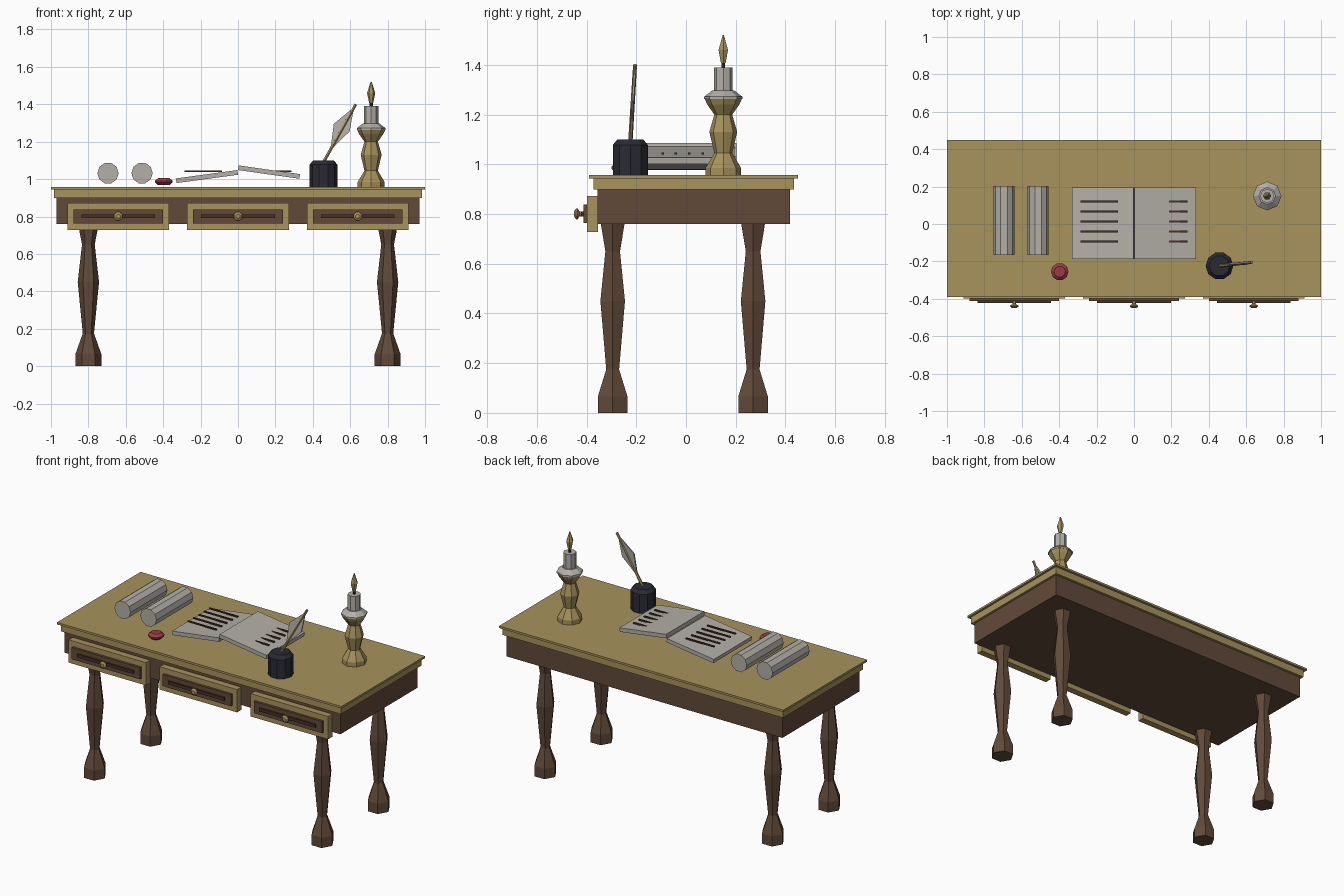
import bpy, bmesh, math
from mathutils import Vector, Matrix

if "Cube" in bpy.data.objects:
    bpy.data.objects.remove(bpy.data.objects["Cube"])


def material(name, r, g, b):
    m = bpy.data.materials.new(name)
    lin = [((c / 255 + 0.055) / 1.055) ** 2.4 for c in (r, g, b)]
    m.diffuse_color = (*lin, 1)
    m.use_nodes = True
    m.node_tree.nodes["Principled BSDF"].inputs["Base Color"].default_value = m.diffuse_color
    return m


TAN = material("golden_wood", 168, 147, 92)
BROWN = material("brown_wood", 98, 74, 57)
DARK = material("dark_brown", 74, 48, 37)
PAPER = material("parchment", 180, 176, 168)
INK = material("ink_glass", 42, 42, 53)
RED = material("sealing_wax_red", 158, 60, 74)


def finish(name, bm, mat, matrix=None):
    if matrix:
        bm.transform(matrix)
    bmesh.ops.recalc_face_normals(bm, faces=bm.faces)
    me = bpy.data.meshes.new(name)
    bm.to_mesh(me)
    bm.free()
    me.materials.append(mat)
    ob = bpy.data.objects.new(name, me)
    bpy.context.collection.objects.link(ob)
    return ob


def box(name, mat, x, y, z, tilt=0):
    """Box from (min, max) ranges, optionally tilted about its centre's y axis."""
    bm = bmesh.new()
    bmesh.ops.create_cube(bm, size=1)
    size = [r[1] - r[0] for r in (x, y, z)]
    mid = Vector([(r[0] + r[1]) / 2 for r in (x, y, z)])
    return finish(name, bm, mat, Matrix.Translation(mid) @ Matrix.Rotation(tilt, 4, 'Y')
                  @ Matrix.Diagonal((*size, 1)))


def lathe(name, mat, profile, sides, matrix, phase=0.0):
    """Faceted turning from (radius, height) pairs with capped ends."""
    bm = bmesh.new()
    rings = []
    for r, h in profile:
        rings.append([bm.verts.new((r * math.cos(phase + 2 * math.pi * i / sides),
                                    r * math.sin(phase + 2 * math.pi * i / sides), h))
                      for i in range(sides)])
    for a, b in zip(rings, rings[1:]):
        for i in range(sides):
            j = (i + 1) % sides
            bm.faces.new((a[i], a[j], b[j], b[i]))
    bm.faces.new(rings[0])
    bm.faces.new(rings[-1])
    return finish(name, bm, mat, matrix)


def at(x, y, z=0):
    return Matrix.Translation((x, y, z))


# Table top and apron
box("table_top", TAN, (-1, 1), (-0.39, 0.45), (0.944, 0.957))
box("top_moulding", TAN, (-0.985, 0.985), (-0.373, 0.434), (0.898, 0.944))
box("apron", BROWN, (-0.97, 0.97), (-0.357, 0.418), (0.76, 0.898))

# Turned six-sided legs
leg = [(0.069, 0), (0.069, 0.065), (0.03, 0.175), (0.057, 0.45),
       (0.034, 0.65), (0.056, 0.765)]
for x in (-0.8, 0.8):
    for y, end in ((-0.295, "front"), (0.27, "back")):
        lathe(end + "_leg", BROWN, leg, 6, at(x, y))

# Drawers with stepped panels and knobs
for x in (-0.64, 0, 0.64):
    box("drawer_frame", TAN, (x - 0.272, x + 0.272), (-0.398, -0.355), (0.728, 0.873))
    box("drawer_panel", BROWN, (x - 0.24, x + 0.24), (-0.413, -0.39), (0.764, 0.838))
    box("drawer_inset", DARK, (x - 0.197, x + 0.197), (-0.423, -0.405), (0.791, 0.811))
    lathe("drawer_knob", TAN, [(0.011, 0), (0.011, 0.014), (0.024, 0.021), (0.024, 0.027),
                               (0.012, 0.035)], 8,
          at(x, -0.415, 0.801) @ Matrix.Rotation(math.pi / 2, 4, 'X'), math.pi / 8)

# Open book: two tilted slabs, with level writing strips
box("left_pages", PAPER, (-0.332, 0.0), (-0.188, 0.195), (1.001, 1.026), -0.135)
box("right_pages", PAPER, (0.0, 0.332), (-0.188, 0.195), (1.025, 1.05), 0.14)
for i in range(5):
    y = 0.12 - i * 0.0535
    for x in (-0.185, 0.185):
        box("writing_line", DARK, (x - 0.1, x + 0.1), (y - 0.005, y + 0.005), (1.039, 1.047))

# Rolled scrolls
for x in (-0.695, -0.513):
    lathe("scroll", PAPER, [(0.057, 0), (0.057, 0.37)], 10,
          at(x, 0.203, 1.032) @ Matrix.Rotation(math.pi / 2, 4, 'X'))

# Sealing wax
lathe("wax_seal", RED, [(0.03, 0.968), (0.047, 0.982), (0.047, 0.991), (0.03, 1.005)], 10,
      at(-0.397, -0.255))

# Ink pot
lathe("ink_pot", INK, [(0.074, 0.957), (0.074, 1.078), (0.055, 1.1)], 10, at(0.457, -0.224))

# Quill: shaft and flat vane
low, high = Vector((0.457, -0.224, 1.09)), Vector((0.63, -0.205, 1.4))
axis = high - low
lathe("quill_shaft", TAN, [(0.009, 0), (0.008, axis.length)], 6,
      Matrix.Translation(low) @ axis.to_track_quat('Z', 'Y').to_matrix().to_4x4())
bm = bmesh.new()
outline = [(0.494, 1.155), (0.512, 1.295), (0.62, 1.385), (0.597, 1.255)]
sides = []
for dy in (-0.004, 0.004):
    sides.append([bm.verts.new((x, -0.224 + 0.019 * (z - 1.09) / 0.31 + dy, z))
                  for x, z in outline])
    bm.faces.new(sides[-1])
for i in range(4):
    j = (i + 1) % 4
    bm.faces.new((sides[0][i], sides[0][j], sides[1][j], sides[1][i]))
finish("quill_vane", bm, PAPER)

# Candlestick, candle, wick and flame
spot = at(0.712, 0.15)
lathe("candlestick", TAN, [(0.072, 0.957), (0.072, 0.985), (0.036, 1.045), (0.056, 1.13),
                           (0.036, 1.2), (0.064, 1.24), (0.077, 1.268)], 8, spot)
lathe("drip_pan", PAPER, [(0.077, 1.262), (0.077, 1.272), (0.045, 1.297)], 8, spot)
lathe("candle", PAPER, [(0.038, 1.285), (0.038, 1.39)], 8, spot)
lathe("wick", INK, [(0.009, 1.385), (0.009, 1.415)], 6, spot)
lathe("flame", TAN, [(0.011, 1.408), (0.022, 1.46), (0.003, 1.52)], 6, spot)
